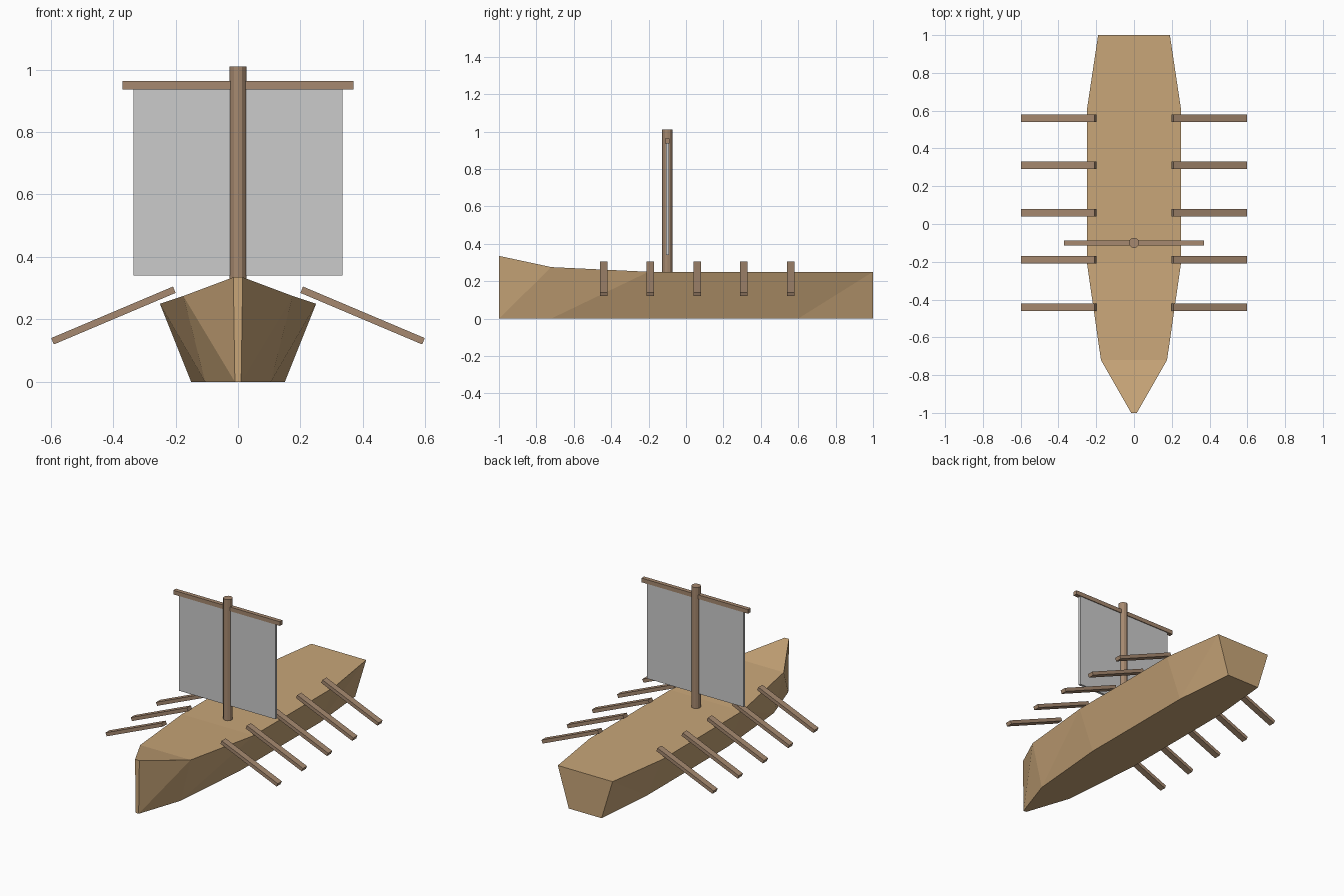
import bpy, bmesh, math

if "Cube" in bpy.data.objects:
    bpy.data.objects.remove(bpy.data.objects["Cube"])


def material(name, rgb):
    m = bpy.data.materials.new(name)
    m.diffuse_color = (*rgb, 1)
    m.use_nodes = True
    m.node_tree.nodes["Principled BSDF"].inputs["Base Color"].default_value = m.diffuse_color
    return m


hull_wood = material("hull_wood", (0.58, 0.38, 0.19))
spar_wood = material("spar_wood", (0.38, 0.25, 0.16))


def box(name, center, size, mat=None, tilt=0):
    bpy.ops.mesh.primitive_cube_add(size=1, location=center, rotation=(0, tilt, 0))
    ob = bpy.context.object
    ob.name = name
    ob.scale = size
    if mat:
        ob.data.materials.append(mat)
    return ob


# Hull: stations of (y, deck half width, keel half width, deck height)
stations = [(-1.0, 0.015, 0.01, 0.335), (-0.72, 0.175, 0.105, 0.275),
            (-0.2, 0.25, 0.15, 0.25), (0.6, 0.25, 0.15, 0.25),
            (1.0, 0.19, 0.114, 0.25)]
bm = bmesh.new()
rings = [[bm.verts.new(p) for p in ((-t, y, h), (t, y, h), (b, y, 0), (-b, y, 0))]
         for y, t, b, h in stations]
bm.faces.new(rings[0])
bm.faces.new(rings[-1][::-1])
for a, c in zip(rings, rings[1:]):
    bm.faces.new((a[0], a[1], c[1], c[0]))      # deck
    bm.faces.new((a[2], a[3], c[3], c[2]))      # bottom
    for top, low in ((0, 3), (1, 2)):           # faceted sides
        bm.faces.new((a[top], a[low], c[top]))
        bm.faces.new((a[low], c[low], c[top]))
bmesh.ops.recalc_face_normals(bm, faces=bm.faces)
mesh = bpy.data.meshes.new("hull")
bm.to_mesh(mesh)
bm.free()
mesh.materials.append(hull_wood)
bpy.context.collection.objects.link(bpy.data.objects.new("hull", mesh))

# Mast, yard and sail
mast_y = -0.1
bpy.ops.mesh.primitive_cylinder_add(vertices=12, radius=0.027, depth=0.78,
                                    location=(0, mast_y, 0.62))
mast = bpy.context.object
mast.name = "mast"
mast.data.materials.append(spar_wood)
box("yard", (0, mast_y, 0.95), (0.74, 0.026, 0.026), spar_wood)
box("sail", (0, mast_y, 0.64), (0.67, 0.016, 0.6))

# Five oars per side, sloping down and outward
inner, outer = (0.204, 0.295), (0.594, 0.13)
dx, dz = outer[0] - inner[0], outer[1] - inner[1]
for side, label in ((1, "right"), (-1, "left")):
    for i in range(5):
        box(f"oar_{label}_{i + 1}",
            (side * (inner[0] + dx / 2), -0.44 + 0.25 * i, inner[1] + dz / 2),
            (math.hypot(dx, dz), 0.04, 0.022), spar_wood,
            tilt=-side * math.atan2(dz, dx))
